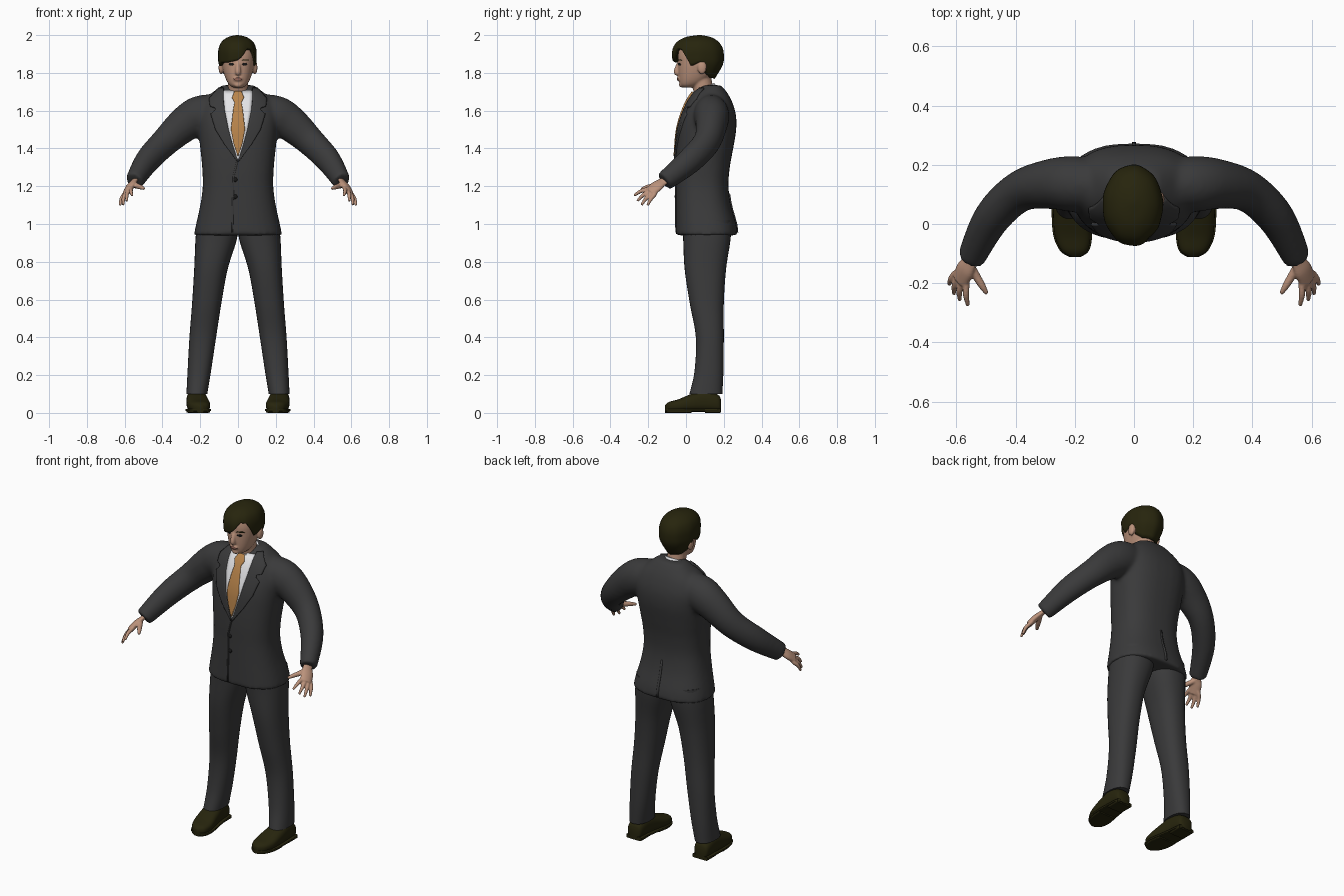
import bpy, bmesh, math
from mathutils import Vector
from mathutils.bvhtree import BVHTree

if "Cube" in bpy.data.objects:
    bpy.data.objects.remove(bpy.data.objects["Cube"])


def material(name, *rgb):
    m = bpy.data.materials.new(name)
    m.use_nodes = True
    m.diffuse_color = (*rgb, 1)
    bsdf = m.node_tree.nodes["Principled BSDF"]
    bsdf.inputs["Base Color"].default_value = (*rgb, 1)
    bsdf.inputs["Roughness"].default_value = 0.8
    return m


SUIT = material("charcoal", 0.042, 0.042, 0.043)
SHIRT = material("white", 0.8, 0.8, 0.82)
TIE = material("amber", 0.48, 0.23, 0.07)
SKIN = material("skin", 0.5, 0.29, 0.2)
DARK = material("dark_olive", 0.02, 0.018, 0.004)
LIPS = material("lips", 0.36, 0.16, 0.12)
BLACK = material("black", 0.01, 0.01, 0.01)


def smooth(rows, n=6):
    """Catmull-Rom spline through rows of numbers."""
    out = []
    for i in range(len(rows) - 1):
        quad = zip(rows[max(i - 1, 0)], rows[i], rows[i + 1], rows[min(i + 2, len(rows) - 1)])
        quad = list(quad)
        for k in range(n):
            t = k / n
            out.append([b + t * ((c - a) + t * (2 * a - 5 * b + 4 * c - d + t * (3 * b - a - 3 * c + d))) / 2
                        for a, b, c, d in quad])
    return out + [list(rows[-1])]


def lerp_rows(rows, key):
    """Linear lookup of a table by its first column."""
    if rows[0][0] > rows[-1][0]:
        rows = rows[::-1]
    for a, b in zip(rows, rows[1:]):
        if key <= b[0]:
            t = max(0, (key - a[0]) / (b[0] - a[0]))
            return [p + (q - p) * t for p, q in zip(a, b)]
    return rows[-1]


def ring(c, u, v, power=2.3, n=32):
    pts = []
    for k in range(n):
        a = math.tau * k / n
        s, t = math.cos(a), math.sin(a)
        pts.append(Vector(c) + Vector(u) * math.copysign(abs(s) ** (2 / power), s)
                   + Vector(v) * math.copysign(abs(t) ** (2 / power), t))
    return pts


def loft(bm, rings, caps=(True, True)):
    vs = [[bm.verts.new(p) for p in r] for r in rings]
    n = len(vs[0])
    for a, b in zip(vs, vs[1:]):
        for k in range(n):
            bm.faces.new((a[k], a[(k + 1) % n], b[(k + 1) % n], b[k]))
    for cap, r in zip(caps, (vs[0], vs[-1])):
        if cap:
            bm.faces.new(r)


def stack(bm, rows, power=2.3):
    """Upright loft from rows of z, left x, right x, front y, back y."""
    loft(bm, [ring(((a + b) / 2, (f + k) / 2, z), ((b - a) / 2, 0, 0), (0, (k - f) / 2, 0), power)
              for z, a, b, f, k in smooth(rows)])


def tube(bm, rows, side=(0, 0, 1), flat=1.0, n=20):
    """Loft along a path of x, y, z, radius; side gives the wide direction."""
    rows = smooth(rows)
    pts = [Vector(r[:3]) for r in rows]
    rings = []
    for i, p in enumerate(pts):
        t = (pts[min(i + 1, len(pts) - 1)] - pts[max(i - 1, 0)]).normalized()
        w = t.cross(Vector(side)).normalized()
        rings.append(ring(p, t.cross(w) * rows[i][3], w * rows[i][3] * flat, 2, n))
    loft(bm, rings)


def ball(bm, centre, size):
    made = bmesh.ops.create_uvsphere(bm, u_segments=20, v_segments=12, radius=1)["verts"]
    for v in made:
        v.co = Vector([c + p * s for c, p, s in zip(centre, v.co, size)])


def finish(name, bm, mat, mirror=False, remesh=0, relax=4, thick=0):
    bmesh.ops.recalc_face_normals(bm, faces=bm.faces)
    me = bpy.data.meshes.new(name)
    bm.to_mesh(me)
    bm.free()
    me.materials.append(mat)
    for p in me.polygons:
        p.use_smooth = True
    me.set_sharp_from_angle(angle=math.radians(50))
    ob = bpy.data.objects.new(name, me)
    bpy.context.collection.objects.link(ob)
    if mirror:
        ob.modifiers.new("mirror", "MIRROR").use_mirror_merge = False
    if remesh:
        m = ob.modifiers.new("blend", "REMESH")
        m.mode, m.voxel_size, m.use_smooth_shade = "VOXEL", remesh, True
        ob.modifiers.new("relax", "SMOOTH").iterations = relax
    if thick:
        m = ob.modifiers.new("thickness", "SOLIDIFY")
        m.thickness, m.offset = thick, 0
    return ob


def surface(ob):
    bpy.context.view_layer.update()
    return BVHTree.FromObject(ob, bpy.context.evaluated_depsgraph_get())


def plate(name, rows, mat, tree, lift, mirror=False, back=False, cols=8, step=5):
    """Thin panel from rows of z, left x, right x, laid on a surface."""
    bm = bmesh.new()
    d = -1 if back else 1
    grid = []
    for a, b in zip(rows, rows[1:]):
        last = step + 1 if b is rows[-1] else step
        grid += [[p + (q - p) * k / step for p, q in zip(a, b)] for k in range(last)]
    lines = []
    for z, x0, x1 in grid:
        line = []
        for k in range(cols + 1):
            p = Vector((x0 + (x1 - x0) * k / cols, -d, z))
            hit = tree.ray_cast(p, Vector((0, d, 0)))[0] or tree.find_nearest(p)[0]
            line.append(bm.verts.new((p.x, hit.y, z)))
        lines.append(line)
    for a, b in zip(lines, lines[1:]):
        for k in range(cols):
            bm.faces.new((a[k], a[k + 1], b[k + 1], b[k]))
    return finish(name, bm, mat, mirror, thick=2 * lift)


# Jacket: torso and sleeves blended together
bm = bmesh.new()
torso = [(.94, .234, -.055, .275), (1, .222, -.055, .266), (1.1, .2, -.055, .238), (1.2, .187, -.055, .225),
         (1.3, .19, -.056, .232), (1.4, .2, -.052, .25), (1.5, .21, -.042, .266), (1.58, .212, -.02, .264),
         (1.65, .185, .01, .243), (1.7, .13, .045, .215), (1.735, .085, .09, .185)]
stack(bm, [(z, -r, r, f, k) for z, r, f, k in torso], 2.5)
for s in (-1, 1):
    tube(bm, [(s * .1, .13, 1.6, .09), (s * .2, .135, 1.575, .105), (s * .28, .135, 1.53, .095),
              (s * .385, .11, 1.435, .078), (s * .48, .02, 1.335, .07), (s * .55, -.115, 1.225, .053)], flat=.9)
jacket = finish("jacket", bm, SUIT, remesh=.011, relax=8)
cloth = surface(jacket)

# Shirt front, tie, lapels and jacket details
plate("shirt_front", [(1.705, -.08, .08), (1.6, -.07, .07), (1.5, -.05, .05), (1.42, -.028, .028),
                      (1.34, -.002, .002)], SHIRT, cloth, .004)
plate("tie", [(1.695, -.018, .018), (1.665, -.031, .031), (1.64, -.018, .018), (1.6, -.025, .025),
              (1.5, -.037, .037), (1.43, -.024, .024), (1.36, -.002, .002)], TIE, cloth, .012)
plate("lapel", [(1.715, .075, .1), (1.66, .077, .15), (1.62, .072, .145), (1.612, .072, .118), (1.6, .07, .12),
                (1.58, .066, .142), (1.5, .05, .118), (1.42, .028, .07), (1.33, -.002, .004)],
      SUIT, cloth, .009, mirror=True)
plate("front_edge", [(1.34, -.006, .002), (1.25, -.028, -.02), (.955, -.034, -.026)], SUIT, cloth, .004, cols=2)
plate("back_vent", [(1.16, -.004, .004), (.955, -.006, .006)], SUIT, cloth, .006, back=True, cols=2)
bm = bmesh.new()
for z in (1.235, 1.145):
    y = cloth.ray_cast(Vector((-.015, -1, z)), Vector((0, 1, 0)))[0].y
    ball(bm, (-.015, y, z), (.012, .006, .012))
finish("buttons", bm, BLACK)

# Shirt collar
bm = bmesh.new()
tube(bm, [(0, .12, 1.66, .072), (0, .106, 1.69, .068), (0, .092, 1.722, .062)], side=(1, 0, 0), n=32)
finish("shirt_collar", bm, SHIRT)

# Trousers
bm = bmesh.new()
stack(bm, [(1.02, 0, .215, -.02, .24), (.92, .006, .225, -.015, .236), (.76, .055, .232, -.007, .212),
           (.58, .088, .243, .02, .2), (.4, .116, .257, .052, .2), (.22, .143, .267, .045, .198),
           (.1, .163, .273, .018, .192)])
finish("trousers", bm, SUIT, mirror=True)

# Shoes: upper, sole and heel
bm = bmesh.new()
shoe = [(.186, .222, .025, .06), (.17, .222, .045, .09), (.1, .22, .052, .115), (.03, .215, .058, .095),
        (-.04, .207, .06, .066), (-.09, .201, .044, .052), (-.111, .199, .015, .036)]
loft(bm, [ring((x, y, h / 2 + .006), (r, 0, 0), (0, 0, h / 2), 2.6) for y, x, r, h in smooth(shoe)])
loft(bm, [ring((x, y, .015), (r + .005, 0, 0), (0, 0, .007), 6) for y, x, r, h in smooth(shoe)])
loft(bm, [ring((.221, y, .012), (.05, 0, 0), (0, 0, .012), 6) for y in (.1, .182)])
loft(bm, [ring((x, y, .01), (r, 0, 0), (0, 0, .01), 6) for y, x, r, h in smooth(shoe[3:])])
finish("shoes", bm, DARK, mirror=True)

# Hands: palm, four fingers and thumb
bm = bmesh.new()
across = Vector((.04, .04, -.03))
tube(bm, [(.535, -.085, 1.245, .026), (.553, -.125, 1.222, .028), (.57, -.155, 1.2, .036),
          (.588, -.192, 1.168, .034)], side=across, flat=.5)
for knuckle, tip in [((.566, -.205, 1.184), (.56, -.276, 1.15)), ((.583, -.198, 1.17), (.588, -.258, 1.122)),
                     ((.596, -.186, 1.16), (.608, -.236, 1.1)), ((.604, -.168, 1.154), (.624, -.204, 1.098))]:
    a, b = Vector(knuckle), Vector(tip)
    mid = (a + b) / 2 + Vector((.004, 0, .006))
    start = a.lerp(Vector((.56, -.145, 1.205)), .35)
    tube(bm, [(*start, .011), (*a, .0115), (*mid, .0105), (*b, .007)], n=12)
tube(bm, [(.552, -.14, 1.212, .014), (.53, -.18, 1.2, .014), (.512, -.21, 1.194, .012), (.496, -.236, 1.186, .007)],
     n=12)
finish("hands", bm, SKIN, mirror=True, remesh=.0045, relax=3)

# Head with neck, nose and ears
bm = bmesh.new()
face = [(1.722, .024, -.014, .03), (1.735, .044, -.03, .07), (1.76, .061, -.036, .11), (1.8, .076, -.04, .15),
        (1.85, .087, -.042, .175), (1.9, .09, -.042, .183), (1.95, .08, -.025, .172), (1.98, .04, .02, .13)]
stack(bm, [(z, -r, r, f, k) for z, r, f, k in face])
tube(bm, [(0, .105, 1.64, .056), (0, .09, 1.72, .053), (0, .075, 1.8, .055)], side=(1, 0, 0))
tube(bm, [(0, -.03, 1.865, .009), (0, -.044, 1.835, .012), (0, -.05, 1.805, .015), (0, -.042, 1.793, .012)],
     side=(1, 0, 0))
ball(bm, (0, -.036, 1.768), (.024, .012, .012))
ball(bm, (0, -.024, 1.737), (.022, .014, .014))
for s in (-1, 1):
    ball(bm, (s * .09, .085, 1.828), (.013, .024, .036))
head = finish("head", bm, SKIN, remesh=.0055, relax=4)
skin = surface(head)
plate("eyes", [(1.852, .028, .042), (1.846, .021, .05), (1.84, .028, .044)], BLACK, skin, .002, mirror=True, cols=6)
plate("eyebrows", [(1.872, .03, .05), (1.865, .018, .06)], DARK, skin, .003, mirror=True, cols=6)
plate("lips", [(1.774, -.008, .008), (1.768, -.023, .023), (1.76, -.01, .01)], LIPS, skin, .002)

# Hair: cap with a swept fringe, lower edge given by angle from the front
cap = smooth([(1.76, .066, -.055, .145), (1.84, .097, -.068, .193), (1.89, .102, -.074, .2), (1.93, .099, -.07, .194),
              (1.965, .083, -.047, .172), (1.99, .048, .0, .13), (2, .006, .065, .08)])
edge = [(0, 1.866), (14, 1.885), (32, 1.93), (52, 1.925), (66, 1.87), (74, 1.835), (84, 1.845), (96, 1.86),
        (112, 1.80), (135, 1.775), (180, 1.768), (225, 1.775), (248, 1.80), (264, 1.86), (276, 1.845),
        (288, 1.835), (300, 1.852), (330, 1.855), (360, 1.866)]
bm = bmesh.new()
rings = []
for i in range(19):
    pts = []
    for k in range(64):
        deg = 360 * k / 64
        z = 2 - (2 - lerp_rows(edge, deg)[1]) * (i / 18) ** 1.6
        _, r, f, b = lerp_rows(cap, z)
        a = math.radians(deg)
        lock = 1 + .012 * math.sin(9 * a + 3 * z) * i / 18
        pts.append(((r * math.sin(a) - .004) * lock, (f + b) / 2 - (b - f) / 2 * math.cos(a) * lock, z))
    rings.append(pts)
loft(bm, rings, (True, False))
hair = finish("hair", bm, DARK, thick=.024)
hair.modifiers["thickness"].offset = -1
